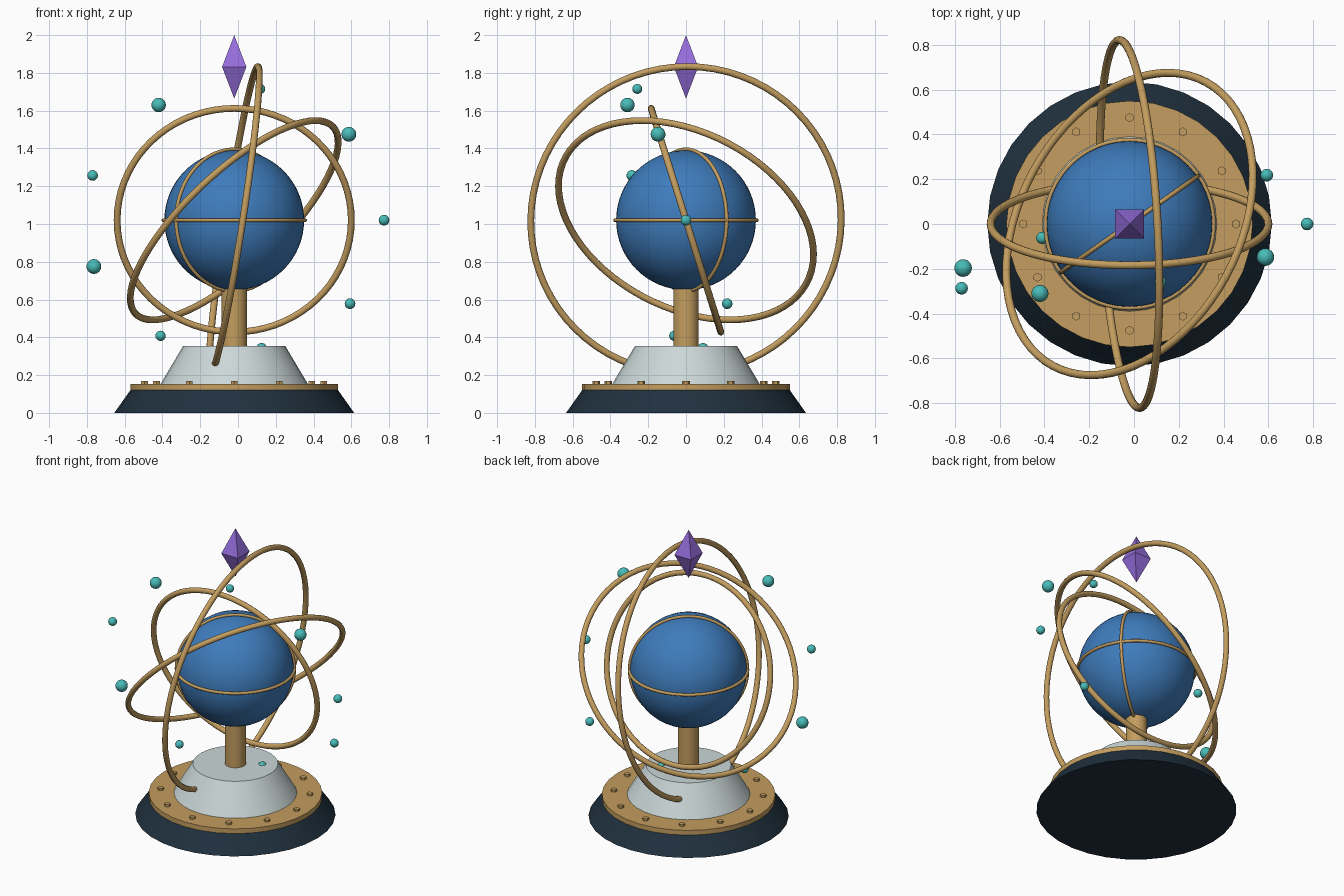
import bpy, math
from mathutils import Vector

if "Cube" in bpy.data.objects:
    bpy.data.objects.remove(bpy.data.objects["Cube"])

CX = -0.02                      # stand axis
CENTRE = Vector((CX, 0, 1.02))  # globe centre


def material(name, r, g, b):
    m = bpy.data.materials.new(name)
    m.diffuse_color = (r, g, b, 1)
    m.use_nodes = True
    m.node_tree.nodes["Principled BSDF"].inputs["Base Color"].default_value = m.diffuse_color
    return m


BRASS = material("brass", 0.55, 0.34, 0.115)
BLUE = material("blue", 0.048, 0.2, 0.5)
TEAL = material("teal", 0.065, 0.5, 0.48)
PURPLE = material("purple", 0.3, 0.155, 0.72)
DARK = material("dark_blue", 0.014, 0.03, 0.048)
SILVER = material("silver", 0.6, 0.68, 0.68)


def finish(name, mat, smooth=True):
    ob = bpy.context.object
    ob.name = name
    ob.data.materials.append(mat)
    if smooth:
        bpy.ops.object.shade_smooth_by_angle(angle=math.radians(35))
    return ob


def frustum(name, mat, r1, r2, z1, z2, x=CX, y=0.0, sides=32, smooth=True, turn=0.0):
    bpy.ops.mesh.primitive_cone_add(vertices=sides, radius1=r1, radius2=r2, depth=z2 - z1,
                                    location=(x, y, (z1 + z2) / 2), rotation=(0, 0, turn))
    return finish(name, mat, smooth)


def ball(name, mat, pos, r, seg=24, rings=16):
    bpy.ops.mesh.primitive_uv_sphere_add(segments=seg, ring_count=rings, radius=r, location=pos)
    return finish(name, mat)


def ring(name, normal, major, minor):
    turn = Vector(normal).to_track_quat('Z', 'Y').to_euler()
    bpy.ops.mesh.primitive_torus_add(major_radius=major, minor_radius=minor, major_segments=72,
                                     minor_segments=12, location=CENTRE, rotation=turn)
    return finish(name, BRASS)


# stepped stand
frustum("base", DARK, 0.635, 0.55, 0, 0.12)
frustum("base_plate", BRASS, 0.55, 0.55, 0.12, 0.153)
frustum("pedestal", SILVER, 0.39, 0.27, 0.153, 0.355)
frustum("post", BRASS, 0.067, 0.067, 0.35, 0.70)

# hexagonal bolts around the plate
for i in range(12):
    a = i * math.tau / 12
    frustum(f"bolt_{i + 1}", BRASS, 0.02, 0.02, 0.15, 0.168,
            CX + 0.475 * math.cos(a), 0.475 * math.sin(a), sides=6, smooth=False)

# globe with its equator and meridian bands
ball("globe", BLUE, CENTRE, 0.37, 48, 32)
ring("equator_band", (0, 0, 1), 0.375, 0.01)
t = math.radians(35)
ring("meridian_band", (-math.sin(t), math.cos(t), 0), 0.375, 0.01)

# three tilted orbit rings
t = math.radians(17.3)
ring("inner_orbit_ring", (0, math.cos(t), math.sin(t)), 0.62, 0.018)
ring("middle_orbit_ring", (-0.645, 0.348, 0.681), 0.72, 0.018)
ring("outer_orbit_ring", (0.986, 0.055, -0.152), 0.823, 0.018)

# small moons
moons = [(-0.42, -0.31, 1.63, 0.038), (0.587, -0.148, 1.475, 0.039),
         (-0.77, -0.287, 1.257, 0.028), (0.773, 0, 1.02, 0.028),
         (-0.763, -0.197, 0.775, 0.039), (0.593, 0.218, 0.578, 0.028),
         (-0.41, -0.062, 0.408, 0.027), (0.125, 0.09, 0.342, 0.028),
         (0.118, -0.258, 1.715, 0.026)]
for i, (x, y, z, r) in enumerate(moons):
    ball(f"moon_{i + 1}", TEAL, (x, y, z), r)

# floating crystal: two four-sided pyramids joined at the waist
bpy.ops.mesh.primitive_cone_add(vertices=4, radius1=0.091, radius2=0, depth=0.168,
                                end_fill_type='NOTHING', location=(CX, 0, 1.916),
                                rotation=(0, 0, math.pi / 4))
crystal = finish("crystal", PURPLE, smooth=False)
mirror = crystal.modifiers.new("lower_half", 'MIRROR')
waist = bpy.data.objects.new("crystal_waist", None)
bpy.context.collection.objects.link(waist)
waist.location = (CX, 0, 1.832)
waist.hide_render = True
mirror.use_axis = (False, False, True)
mirror.mirror_object = waist
